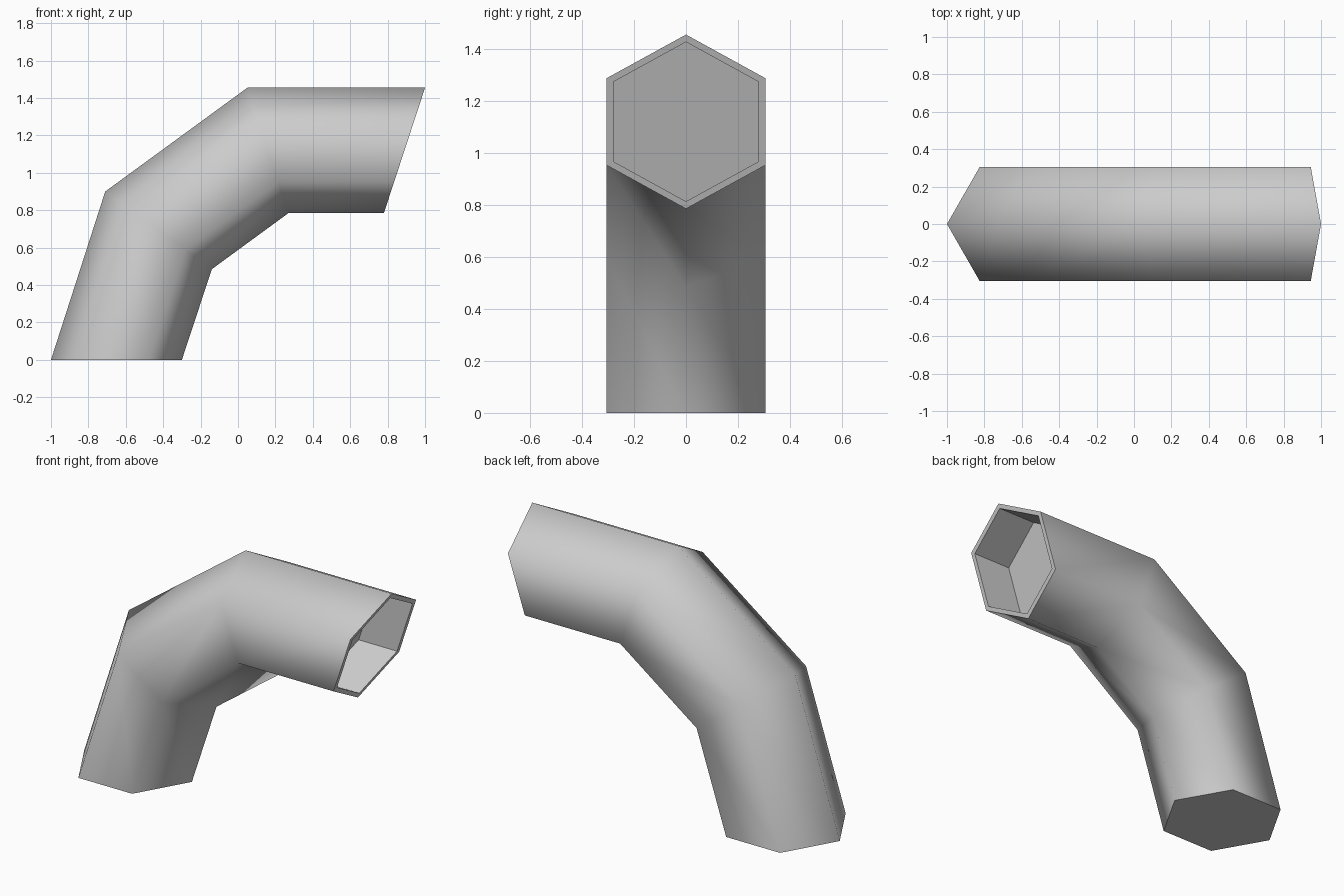
import bpy, bmesh
from mathutils import Vector

cube = bpy.data.objects.get("Cube")
if cube:
    bpy.data.objects.remove(cube, do_unlink=True)

HALF_WIDTH = 0.305
LIP_SCALE = 0.915
RECESS = Vector((-0.25, 0, 0))

# Outer and inner corner of the bend at each mitred section, as (x, z)
SECTIONS = [((-1, 0), (-0.30, 0)),
            ((-0.71, 0.90), (-0.14, 0.485)),
            ((0.05, 1.455), (0.27, 0.785)),
            ((1, 1.455), (0.78, 0.785))]

# Hexagon corners: fraction from outer to inner corner, and side
HEXAGON = [(0, 0), (0.25, 1), (0.75, 1), (1, 0), (0.75, -1), (0.25, -1)]


def section_points(outer, inner):
    a, b = Vector((outer[0], 0, outer[1])), Vector((inner[0], 0, inner[1]))
    return [a.lerp(b, t) + Vector((0, side * HALF_WIDTH, 0)) for t, side in HEXAGON]


def bridge(bm, first, second, smooth):
    count = len(first)
    for i in range(count):
        j = (i + 1) % count
        face = bm.faces.new((first[i], first[j], second[j], second[i]))
        face.smooth = smooth


bm = bmesh.new()
rings = [[bm.verts.new(p) for p in section_points(*s)] for s in SECTIONS]

# Outer skin of the bent pipe
for first, second in zip(rings, rings[1:]):
    bridge(bm, first, second, True)

# Closed foot
bm.faces.new(rings[0])

# Rim and shallow recess at the open end
mouth = rings[-1]
centre = sum((v.co for v in mouth), Vector()) / len(mouth)
lip = [bm.verts.new(centre.lerp(v.co, LIP_SCALE)) for v in mouth]
floor = [bm.verts.new(v.co + RECESS) for v in lip]
bridge(bm, mouth, lip, False)
bridge(bm, lip, floor, False)
bm.faces.new(floor)

# Crisp edges where the smooth skin meets the flat ends
bmesh.ops.recalc_face_normals(bm, faces=bm.faces[:])
for edge in bm.edges:
    edge.smooth = all(f.smooth for f in edge.link_faces)

mesh = bpy.data.meshes.new("pipe_elbow")
bm.to_mesh(mesh)
bm.free()

grey = bpy.data.materials.new("light_grey")
grey.use_nodes = True
colour = (0.6, 0.6, 0.6, 1)
grey.diffuse_color = colour
grey.node_tree.nodes["Principled BSDF"].inputs["Base Color"].default_value = colour
mesh.materials.append(grey)

pipe = bpy.data.objects.new("pipe_elbow", mesh)
bpy.context.collection.objects.link(pipe)
